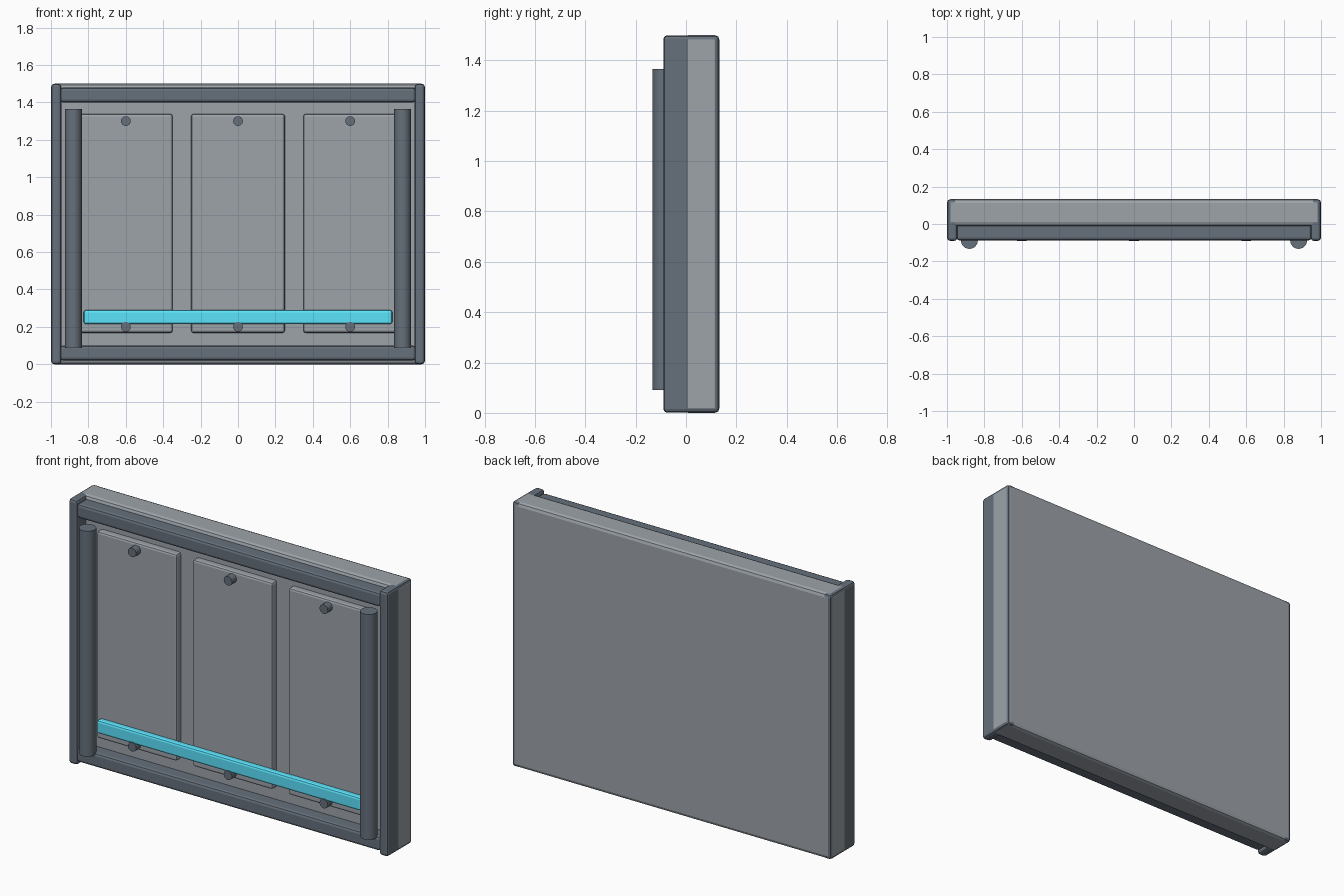
import bpy, math

if "Cube" in bpy.data.objects:
    bpy.data.objects.remove(bpy.data.objects["Cube"])


def material(name, rgb):
    mat = bpy.data.materials.new(name)
    mat.diffuse_color = (*rgb, 1)
    mat.use_nodes = True
    mat.node_tree.nodes["Principled BSDF"].inputs["Base Color"].default_value = mat.diffuse_color
    return mat


DARK = material("dark_steel", (0.133, 0.162, 0.198))
LIGHT = material("light_steel", (0.337, 0.371, 0.402))
CYAN = material("cyan", (0.105, 0.77, 0.97))


def box(name, x, y, z, bevel, mat):
    """Bevelled box from (min, max) ranges on each axis."""
    bpy.ops.mesh.primitive_cube_add(size=1, location=[(a + b) / 2 for a, b in (x, y, z)])
    ob = bpy.context.object
    ob.name = name
    ob.scale = [b - a for a, b in (x, y, z)]
    bpy.ops.object.transform_apply(location=False, rotation=False, scale=True)
    mod = ob.modifiers.new("bevel", 'BEVEL')
    mod.width = bevel
    mod.segments = 2
    ob.data.materials.append(mat)
    return ob


def rod(name, radius, length, loc, rot=(0, 0, 0), sides=24):
    bpy.ops.mesh.primitive_cylinder_add(vertices=sides, radius=radius, depth=length,
                                        location=loc, rotation=rot)
    ob = bpy.context.object
    ob.name = name
    bpy.ops.object.shade_smooth_by_angle(angle=math.radians(35))
    ob.data.materials.append(DARK)
    return ob


# Back slab
box("back_slab", (-1, 1), (-0.01, 0.133), (0, 1.5), 0.02, LIGHT)

# Frame rails, top and bottom
for name, z in (("bottom_rail", 0.06), ("top_rail", 1.44)):
    box(name, (-0.95, 0.95), (-0.087, 0.003), (z - 0.04, z + 0.04), 0.015, DARK)

# Side posts (a hair inside the slab faces) and vertical rods
for side, s in (("left", -1), ("right", 1)):
    xs = sorted((s * 0.945, s * 0.999))
    box(side + "_post", xs, (-0.09, 0.132), (0.001, 1.499), 0.015, DARK)
    rod(side + "_rod", 0.045, 1.275, (s * 0.88, -0.088, 0.7275))

# Inset panels with a bolt at top and bottom
for i, x in enumerate((-0.6, 0, 0.6), 1):
    box(f"panel_{i}", (x - 0.25, x + 0.25), (-0.05, 0.0), (0.168, 1.338), 0.012, LIGHT)
    for end, z in (("lower", 0.2), ("upper", 1.3)):
        rod(f"{end}_bolt_{i}", 0.026, 0.06, (x, -0.061, z),
            (math.pi / 2, 0, 0), 16)

# Coloured light bar
box("light_bar", (-0.825, 0.825), (-0.087, -0.045), (0.215, 0.29), 0.012, CYAN)
